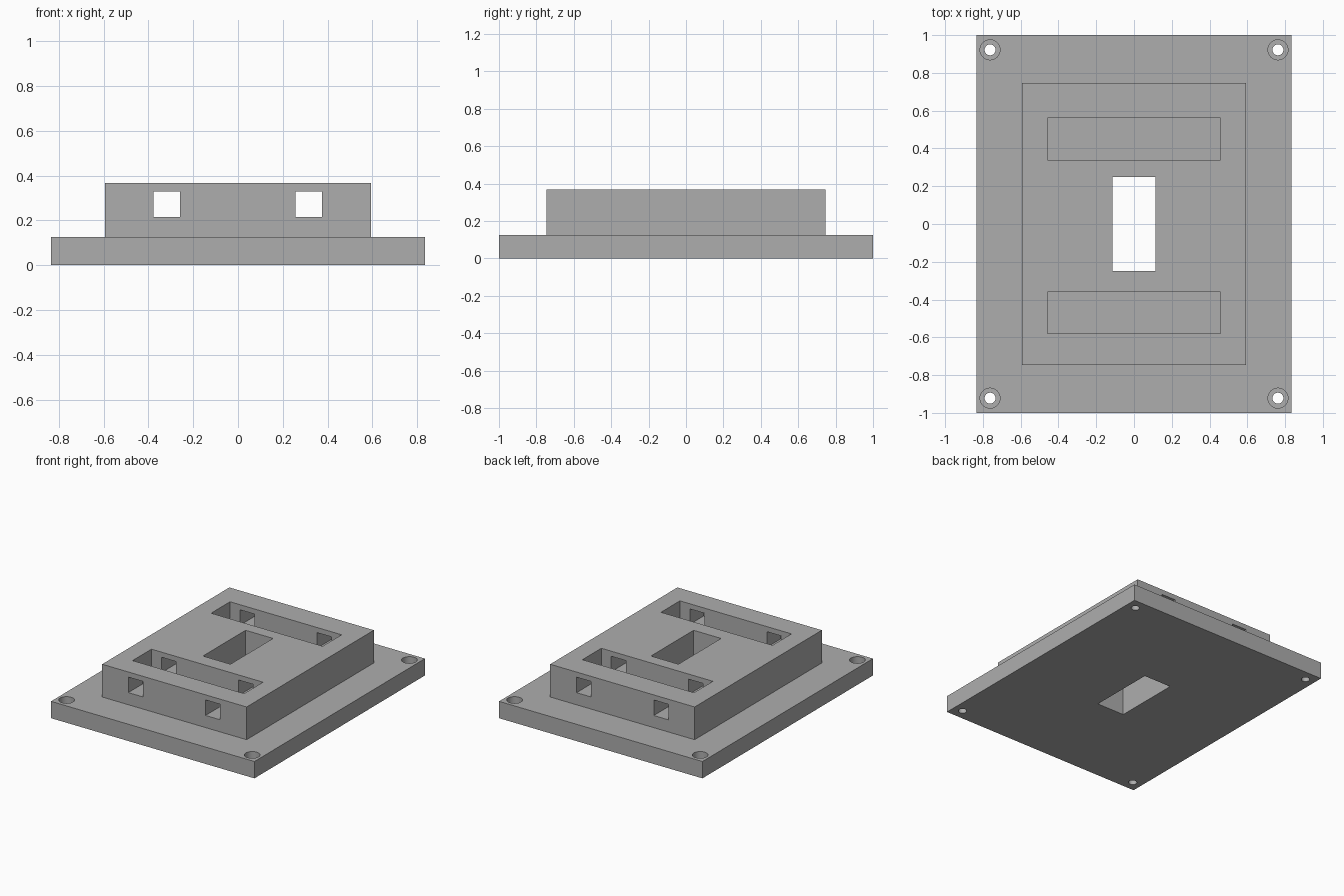
import bpy
import bmesh
from mathutils import Matrix, Vector

old = bpy.data.objects.get("Cube")
if old:
    bpy.data.objects.remove(old, do_unlink=True)

grey = bpy.data.materials.new("plain grey")
grey.use_nodes = True
grey.diffuse_color = (0.42, 0.42, 0.42, 1)
grey.node_tree.nodes["Principled BSDF"].inputs["Base Color"].default_value = (0.42, 0.42, 0.42, 1)


def add_object(name, bm):
    mesh = bpy.data.meshes.new(name)
    bm.to_mesh(mesh)
    bm.free()
    mesh.materials.append(grey)
    obj = bpy.data.objects.new(name, mesh)
    bpy.context.collection.objects.link(obj)
    return obj


def box(name, low, high):
    low, high = Vector(low), Vector(high)
    bm = bmesh.new()
    place = Matrix.Translation((low + high) / 2) @ Matrix.Diagonal((*(high - low), 1))
    bmesh.ops.create_cube(bm, size=1, matrix=place)
    return add_object(name, bm)


def cylinder(name, x, y, radius, z0, z1):
    bm = bmesh.new()
    bmesh.ops.create_cone(bm, cap_ends=True, segments=32, radius1=radius, radius2=radius,
                          depth=z1 - z0, matrix=Matrix.Translation((x, y, (z0 + z1) / 2)))
    return add_object(name, bm)


def combine(body, tool, operation):
    """Apply a boolean to the body and discard the tool."""
    tool.hide_render = True
    mod = body.modifiers.new(tool.name, "BOOLEAN")
    mod.operation = operation
    mod.solver = "EXACT"
    mod.object = tool
    bpy.context.view_layer.objects.active = body
    bpy.ops.object.modifier_apply(modifier=mod.name)
    bpy.data.objects.remove(tool, do_unlink=True)


PLATE_TOP, TOP = 0.125, 0.368

# Base plate with the raised block on it
body = box("mounting_plate", (-0.835, -1, 0), (0.835, 1, PLATE_TOP))
block = box("raised_block", (-0.593, -0.746, 0.05), (0.593, 0.746, TOP))
combine(body, block, "UNION")

# Centre window through everything
combine(body, box("centre_window", (-0.113, -0.25, -0.1), (0.113, 0.25, 0.5)), "DIFFERENCE")

# Two wide pockets in the top of the block
for y in (-0.47, 0.451):
    pocket = box("pocket", (-0.459, y - 0.111, PLATE_TOP), (0.457, y + 0.111, 0.5))
    combine(body, pocket, "DIFFERENCE")

# Two square tunnels from front to back
for x in (-0.318, 0.316):
    tunnel = box("tunnel", (x - 0.06, -0.9, 0.215), (x + 0.06, 0.9, 0.33))
    combine(body, tunnel, "DIFFERENCE")

# Counterbored screw holes in the corners
for x in (-0.762, 0.762):
    for y in (-0.922, 0.922):
        combine(body, cylinder("screw_hole", x, y, 0.029, -0.1, 0.3), "DIFFERENCE")
        combine(body, cylinder("counterbore", x, y, 0.053, 0.062, 0.3), "DIFFERENCE")

# Smooth the round walls, keep every edge crisp
bpy.ops.object.select_all(action="DESELECT")
body.select_set(True)
bpy.context.view_layer.objects.active = body
bpy.ops.object.shade_smooth_by_angle(angle=0.5)
